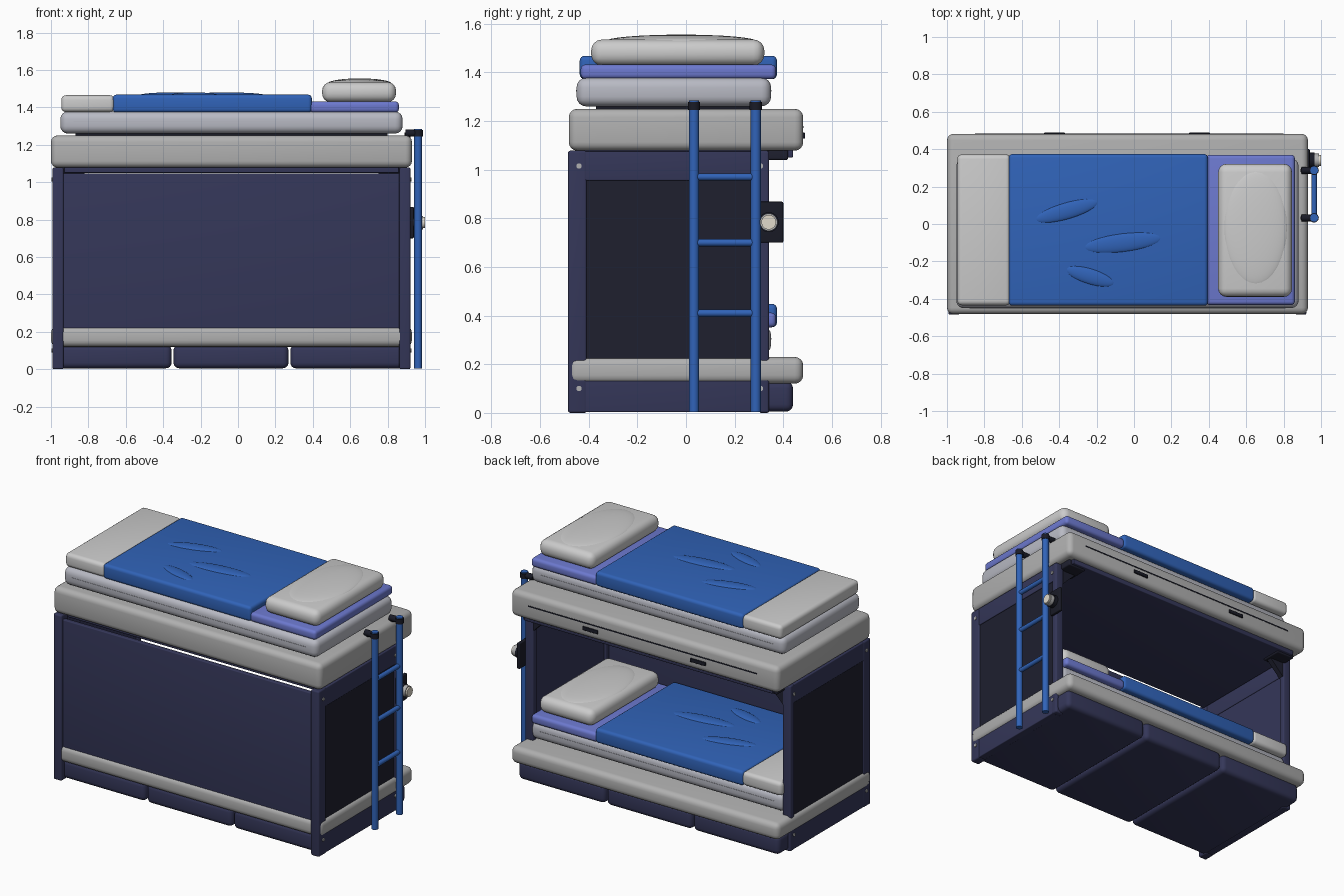
import bpy, bmesh, math
from mathutils import Vector

if "Cube" in bpy.data.objects:
    bpy.data.objects.remove(bpy.data.objects["Cube"])

def mat(name, r, g, b):
    m = bpy.data.materials.new(name)
    m.diffuse_color = (r, g, b, 1)
    m.use_nodes = True
    m.node_tree.nodes["Principled BSDF"].inputs["Base Color"].default_value = m.diffuse_color
    return m

NAVY = mat("navy", .035, .038, .1)
DARK = mat("dark_panel", .013, .014, .028)
BLACK = mat("black", .01, .011, .02)
BLUE = mat("blue", .03, .125, .48)
LILAC = mat("lilac", .15, .19, .62)
WHITE = mat("white", .66, .66, .68)
TICKING = mat("mattress_grey", .48, .49, .55)
FRAME = mat("frame_grey", .44, .44, .44)
CREAM = mat("cream", .75, .7, .6)

def finish(bm, name, m):
    me = bpy.data.meshes.new(name)
    bmesh.ops.recalc_face_normals(bm, faces=bm.faces[:])
    bm.to_mesh(me)
    bm.free()
    ob = bpy.data.objects.new(name, me)
    bpy.context.collection.objects.link(ob)
    me.materials.append(m)
    bpy.context.view_layer.objects.active = ob
    bpy.ops.object.select_all(action='DESELECT')
    ob.select_set(True)
    bpy.ops.object.shade_smooth_by_angle(angle=math.radians(35))
    return ob

def box(name, x, y, z, m, r=.005, seg=4):
    """Rounded box from (min, max) ranges."""
    bm = bmesh.new()
    bmesh.ops.create_cube(bm, size=1)
    for v in bm.verts:
        v.co = Vector([a[0] if c < 0 else a[1] for a, c in zip((x, y, z), v.co)])
    if r:
        bmesh.ops.bevel(bm, geom=bm.edges[:], offset=r, segments=seg, profile=.5, affect='EDGES')
    return finish(bm, name, m)

def rod(name, p, q, r, m, n=20):
    """Cylinder between two points."""
    p, q = Vector(p), Vector(q)
    bm = bmesh.new()
    bmesh.ops.create_cone(bm, cap_ends=True, segments=n, radius1=r, radius2=r, depth=(q - p).length)
    rot = (q - p).to_track_quat('Z', 'Y')
    for v in bm.verts:
        v.co = rot @ v.co + (p + q) / 2
    return finish(bm, name, m)

def blob(name, loc, radii, m, turn=0):
    """Flattened ellipsoid."""
    bm = bmesh.new()
    bmesh.ops.create_uvsphere(bm, u_segments=32, v_segments=16, radius=1)
    ob = finish(bm, name, m)
    ob.location, ob.scale, ob.rotation_euler = loc, radii, (0, 0, turn)
    return ob

def prism(name, pts, y0, y1, m):
    """Profile in x-z pushed along y."""
    bm = bmesh.new()
    f = bm.faces.new([bm.verts.new((x, y0, z)) for x, z in pts])
    ext = bmesh.ops.extrude_face_region(bm, geom=[f])
    for v in ext['geom']:
        if isinstance(v, bmesh.types.BMVert):
            v.co.y = y1
    return finish(bm, name, m)

# Bunk platforms
box("upper_platform", (-1, .93), (-.482, .482), (1.078, 1.25), FRAME, .035)
box("lower_platform", (-1, .93), (-.482, .482), (.12, .23), FRAME, .035)
box("upper_underboard", (-.93, .86), (-.43, .44), (1.05, 1.085), NAVY)

# Bedding, the same on both bunks
for tag, dz in (("upper", 0), ("lower", -1.02)):
    def z(a, b):
        return (a + dz, b + dz)
    box(tag + "_mattress_base", (-.87, .8), (-.37, .28), z(1.235, 1.28), BLACK)
    box(tag + "_mattress", (-.95, .88), (-.45, .35), z(1.26, 1.378), TICKING, .04)
    box(tag + "_mattress_piping", (-.88, .81), (-.452, .352), z(1.321, 1.327), TICKING, 0)
    box(tag + "_foot_sheet", (-.945, -.66), (-.435, .372), z(1.375, 1.465), WHITE, .025)
    box(tag + "_blanket", (-.67, .395), (-.437, .374), z(1.372, 1.468), BLUE, .02)
    box(tag + "_head_sheet", (.385, .86), (-.433, .37), z(1.372, 1.432), LILAC, .02)
    box(tag + "_pillow", (.45, .845), (-.39, .322), z(1.428, 1.535), WHITE, .045)
    blob(tag + "_pillow_puff", (.65, -.02, 1.528 + dz), (.17, .31, .027), WHITE)
    for i, (cx, cy, l, w, a) in enumerate(((-.36, .07, .175, .045, 16), (-.06, -.1, .21, .05, 7),
                                           (-.235, -.28, .135, .042, -17))):
        blob(f"{tag}_blanket_fold_{i}", (cx, cy, 1.464 + dz), (l, w, .016), BLUE, math.radians(a))

# Drawers under the lower bunk
for i, (a, b) in enumerate(((-.975, -.355), (-.345, .27), (.28, .905))):
    box(f"drawer_{i}", (a, b), (-.455, .44), (.005, .13), NAVY, .03)

# Wall panel along the front
box("wall_panel", (-.945, .875), (-.47, -.44), (.13, 1.047), NAVY, .006)

# End panels, mirrored about the bed centre
for side, s in (("right", 1), ("left", -1)):
    def X(a, b):
        return tuple(sorted((-.035 + s * (a + .035), -.035 + s * (b + .035))))
    box(side + "_end_core", X(.875, .903), (-.45, .325), (.03, 1.06), NAVY, 0)
    box(side + "_end_inset", X(.90, .914), (-.41, .302), (.19, .957), DARK, 0)
    box(side + "_front_post", X(.862, .922), (-.485, -.408), (0, 1.078), NAVY, .01)
    box(side + "_back_post", X(.862, .922), (.30, .342), (0, 1.078), NAVY, .01)
    box(side + "_top_rail", X(.87, .92), (-.42, .31), (.955, 1.076), NAVY, .005)
    box(side + "_bottom_rail", X(.87, .92), (-.42, .31), (.003, .2), NAVY, .005)
    for y in (-.44, .306):
        for h in (.1, 1.015):
            x0, x1 = X(.91, .927)
            rod(f"{side}_screw", (x0, y, h), (x1, y, h), .011, FRAME, 12)
    # corner brackets
    e, t = -.035 + s * .90, -.035 + s * .76
    prism(side + "_bracket", [(e, 1.08), (e, .94), (t, 1.08)], .30, .335, DARK)
    box(side + "_bracket_plate", X(.75, .88), (.28, .42), (1.04, 1.085), DARK, .008)

# Ladder
for i, y in enumerate((.033, .287)):
    rod(f"ladder_rail_{i}", (.963, y, .003), (.963, y, 1.285), .021, BLUE)
    rod(f"ladder_hook_{i}", (.895, y, 1.262), (.975, y, 1.262), .019, BLACK)
    rod(f"ladder_collar_{i}", (.963, y, 1.245), (.963, y, 1.278), .025, BLACK)
    rod(f"ladder_hook_drop_{i}", (.905, y, 1.235), (.905, y, 1.265), .016, BLACK)
for h in (.41, .7, .97):
    rod("ladder_rung", (.963, .033, h), (.963, .287, h), .015, BLUE)

# Reading lamp on the back post
box("lamp_plate", (.918, .94), (.303, .4), (.7, .868), BLACK, .006)
rod("lamp_collar", (.935, .34, .784), (.965, .34, .784), .041, BLACK, 28)
rod("lamp_body", (.96, .34, .784), (.99, .34, .784), .036, FRAME, 28)
rod("lamp_lens", (.985, .34, .784), (1, .34, .784), .03, CREAM, 28)

# Trim line and pulls on the open side
box("platform_trim", (-.85, .8), (.47, .484), (1.172, 1.18), BLACK, 0)
for i, x in enumerate((-.425, .35)):
    box(f"platform_pull_{i}", (x - .055, x + .055), (.475, .49), (1.128, 1.152), BLACK, .004)
